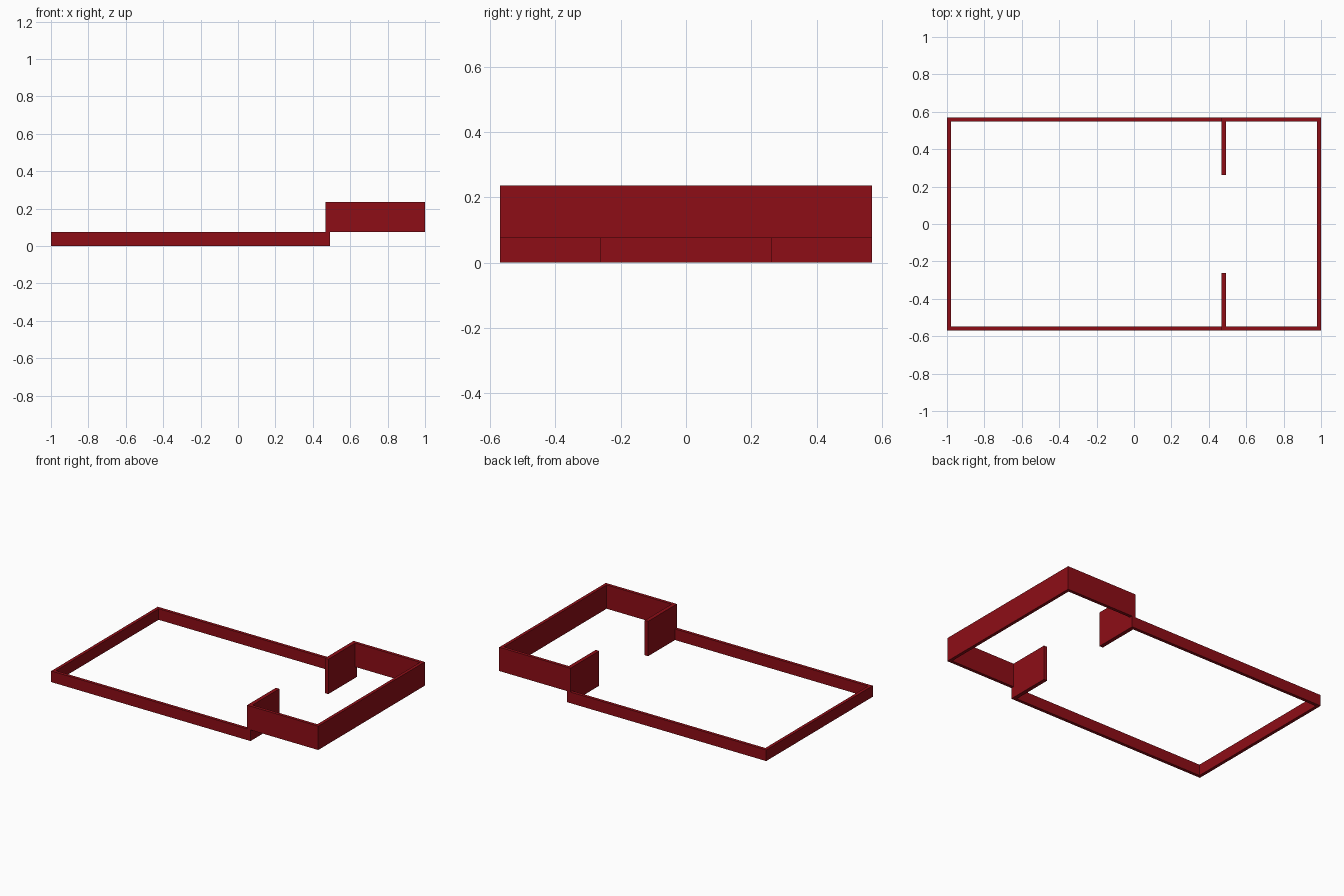
import bpy
import bmesh

if "Cube" in bpy.data.objects:
    bpy.data.objects.remove(bpy.data.objects["Cube"])

Y = 0.57          # half depth of the frame
T = 0.021         # rail thickness
X0, X1 = 0.467, 0.493   # the two faces of the short cross walls
GAP = 0.262       # half width of the opening between them
STEP, TOP = 0.075, 0.236

red = bpy.data.materials.new("dark_red")
red.diffuse_color = (0.27, 0.004, 0.008, 1)
red.use_nodes = True
red.node_tree.nodes["Principled BSDF"].inputs["Base Color"].default_value = red.diffuse_color


def bent_wall(name, end, inner, outer, z0, z1):
    """C-shaped wall: end wall at x=end, side walls, and returns at the opening.
    inner/outer are the return faces nearest to / farthest from the end wall."""
    s = 1 if end < 0 else -1
    half = [(end, Y), (outer, Y), (outer, GAP), (inner, GAP),
            (inner, Y - T), (end + s * T, Y - T)]
    # the second half of the outline mirrors the first across y = 0
    outer_half, inner_half = half[:1], half[1:]
    outline = outer_half + inner_half + [(x, -y) for x, y in reversed(half)]
    bm = bmesh.new()
    face = bm.faces.new([bm.verts.new((x, y, z0)) for x, y in outline])
    res = bmesh.ops.extrude_face_region(bm, geom=[face])
    verts = [v for v in res["geom"] if isinstance(v, bmesh.types.BMVert)]
    bmesh.ops.translate(bm, verts=verts, vec=(0, 0, z1 - z0))
    bmesh.ops.recalc_face_normals(bm, faces=bm.faces)
    # split the concave caps cleanly
    bmesh.ops.triangulate(bm, faces=[f for f in bm.faces if len(f.verts) > 4])
    mesh = bpy.data.meshes.new(name)
    bm.to_mesh(mesh)
    bm.free()
    mesh.materials.append(red)
    obj = bpy.data.objects.new(name, mesh)
    bpy.context.collection.objects.link(obj)
    return obj


# Low rail around the long section, including the base of the cross walls
bent_wall("low_rail", -1.0, X0, X1, 0.0, STEP)
# Tall raised rail around the short section, with the top of the cross walls
bent_wall("raised_rail", 1.0, X1, X0, STEP, TOP)
